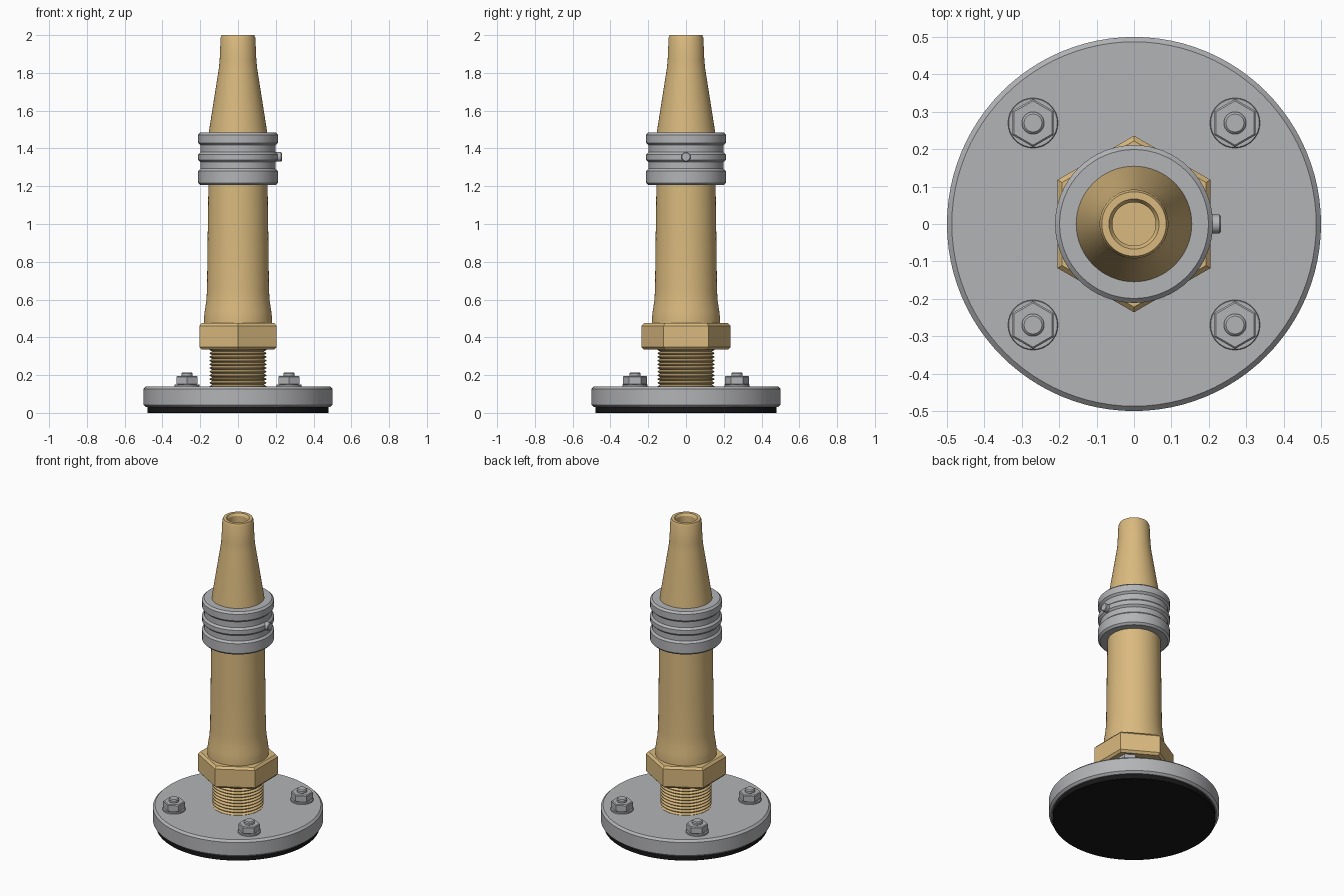
import bpy, bmesh, math
from mathutils import Vector, Matrix

cube = bpy.data.objects.get("Cube")
if cube:
    bpy.data.objects.remove(cube, do_unlink=True)


def material(name, rgb, metallic=0.0):
    m = bpy.data.materials.new(name)
    m.use_nodes = True
    colour = (*rgb, 1)
    m.diffuse_color = colour
    m.node_tree.nodes["Principled BSDF"].inputs["Base Color"].default_value = colour
    return m


brass = material("brass", (0.70, 0.49, 0.21))
steel = material("steel grey", (0.45, 0.455, 0.47))
rubber = material("black rubber", (0.009, 0.009, 0.009))


def lathe(name, profile, mat, sides=64, centre=(0, 0, 0), axis=(0, 0, 1), smooth=True):
    """Revolve (radius, height) points, closing any end that is on the axis."""
    bm = bmesh.new()
    rings = []
    for r, z in profile:
        if r == 0:
            rings.append([bm.verts.new((0, 0, z))])
            continue
        angles = [math.pi / 2 + math.tau * i / sides for i in range(sides)]
        rings.append([bm.verts.new((r * math.cos(a), r * math.sin(a), z)) for a in angles])
    for low, high in zip(rings, rings[1:]):
        for i in range(sides):
            j = (i + 1) % sides
            if len(low) == 1:
                bm.faces.new((low[0], high[j], high[i]))
            elif len(high) == 1:
                bm.faces.new((low[i], low[j], high[0]))
            else:
                bm.faces.new((low[i], low[j], high[j], high[i]))
    turn = Vector((0, 0, 1)).rotation_difference(Vector(axis)).to_matrix().to_4x4()
    bm.transform(Matrix.Translation(centre) @ turn)
    bmesh.ops.recalc_face_normals(bm, faces=bm.faces)
    mesh = bpy.data.meshes.new(name)
    bm.to_mesh(mesh)
    bm.free()
    mesh.materials.append(mat)
    obj = bpy.data.objects.new(name, mesh)
    bpy.context.collection.objects.link(obj)
    if smooth:
        bpy.ops.object.select_all(action="DESELECT")
        obj.select_set(True)
        bpy.context.view_layer.objects.active = obj
        bpy.ops.object.shade_smooth_by_angle(angle=math.radians(25))
    return obj


def slab(r, low, high, cut):
    """Profile of a solid disc with chamfered rims."""
    return [(0, low), (r - cut, low), (r, low + cut), (r, high - cut), (r - cut, high), (0, high)]


# Base: rubber pad and flange
lathe("rubber_pad", slab(0.48, 0, 0.04, 0.002), rubber, 96)
lathe("base_flange", slab(0.5, 0.03, 0.14, 0.013), steel, 96)

# Threaded neck
turns, bottom, top = 11, 0.13, 0.345
pitch = (top - bottom) / turns
thread = [(0, bottom)]
for i in range(turns):
    z = bottom + i * pitch
    thread += [(0.137, z), (0.15, z + 0.4 * pitch), (0.15, z + 0.6 * pitch)]
thread += [(0.137, top), (0, top)]
lathe("threaded_neck", thread, brass)

# Large hexagonal nut
lathe("hex_nut", slab(0.236, 0.335, 0.475, 0.014), brass, 6, smooth=False)

# Barrel, flared at the foot
lathe("barrel", [(0, 0.47), (0.18, 0.47), (0.18, 0.505), (0.176, 0.54), (0.168, 0.59),
                 (0.164, 0.65), (0.161, 0.9), (0.156, 1.25), (0, 1.25)], brass)

# Tapered nozzle with an open bore
lathe("nozzle", [(0, 1.44), (0.158, 1.44), (0.154, 1.49), (0.102, 1.82), (0.097, 1.87),
                 (0.092, 1.985), (0.086, 2), (0.067, 2), (0.058, 1.985), (0.058, 1.88),
                 (0, 1.88)], brass)

# Grooved collar
collar = [(0, 1.206)]
for low, high in ((1.206, 1.293), (1.328, 1.38), (1.418, 1.484)):
    collar += [(0.199, low), (0.211, low + 0.012), (0.211, high - 0.012), (0.199, high)]
collar.append((0, 1.484))
lathe("collar", collar, steel)

# Set screw on the left side of the collar
lathe("set_screw", slab(0.025, 0, 0.05, 0.004), steel, 24, (0.182, 0, 1.355), (1, 0, 0))

# Four flange fixings
for x, side in ((-0.27, "right"), (0.27, "left")):
    for y, end in ((-0.27, "front"), (0.27, "back")):
        tag = f"{end}_{side}"
        spot = (x, y, 0)
        lathe(f"washer_{tag}", slab(0.067, 0.135, 0.15, 0.002), steel, 32, spot)
        lathe(f"nut_{tag}", slab(0.064, 0.148, 0.195, 0.005), steel, 6, spot, smooth=False)
        lathe(f"stud_{tag}", slab(0.03, 0.19, 0.215, 0.006), steel, 24, spot)
